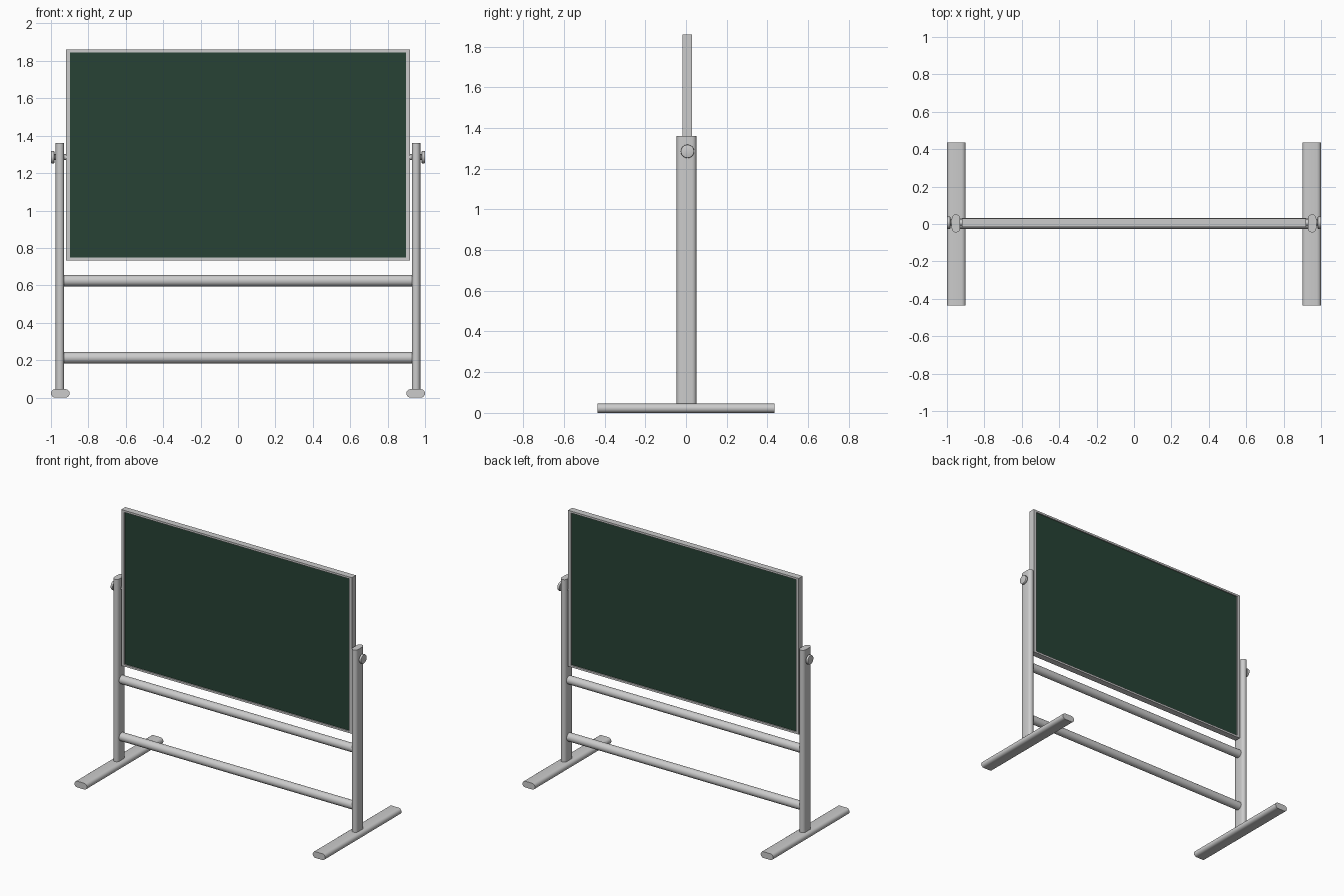
import bpy
import bmesh
import math
from mathutils import Matrix, Vector

if "Cube" in bpy.data.objects:
    bpy.data.objects.remove(bpy.data.objects["Cube"])


def finish(bm, name, smooth=True):
    bmesh.ops.recalc_face_normals(bm, faces=bm.faces[:])
    mesh = bpy.data.meshes.new(name)
    bm.to_mesh(mesh)
    bm.free()
    obj = bpy.data.objects.new(name, mesh)
    bpy.context.collection.objects.link(obj)
    if smooth:
        bpy.ops.object.select_all(action='DESELECT')
        obj.select_set(True)
        bpy.context.view_layer.objects.active = obj
        bpy.ops.object.shade_smooth_by_angle(angle=math.radians(35))
    return obj


def stadium_bar(name, long, short, length, matrix, seg=8):
    """Rounded flat bar: local x is the long section axis, extruded along local z."""
    r = short / 2
    half = long / 2 - r
    bm = bmesh.new()
    verts = []
    for side in (1, -1):
        for i in range(seg + 1):
            a = -math.pi / 2 + math.pi * i / seg
            verts.append(bm.verts.new((side * (half + r * math.cos(a)), side * r * math.sin(a), 0)))
    face = bm.faces.new(verts)
    ext = bmesh.ops.extrude_face_region(bm, geom=[face], use_keep_orig=True)
    top = [g for g in ext['geom'] if isinstance(g, bmesh.types.BMVert)]
    bmesh.ops.translate(bm, verts=top, vec=(0, 0, length))
    bm.transform(matrix)
    return finish(bm, name)


def rod_x(name, x0, x1, y, z, r, seg=24, bevel=0.0):
    bm = bmesh.new()
    m = Matrix.Translation(((x0 + x1) / 2, y, z)) @ Matrix.Rotation(math.pi / 2, 4, 'Y')
    bmesh.ops.create_cone(bm, cap_ends=True, segments=seg, radius1=r, radius2=r,
                          depth=abs(x1 - x0), matrix=m)
    if bevel:
        rim = [e for e in bm.edges if any(len(f.verts) > 4 for f in e.link_faces)]
        bmesh.ops.bevel(bm, geom=rim, offset=bevel, segments=2, profile=0.5, affect='EDGES')
    return finish(bm, name)


POST_Y, BOARD_Y = 0.003, 0.007
BOARD_Z, HALF_W, HALF_H = 1.297, 0.92, 0.563

# Feet, posts and pivot bolts on each side
for side, label in ((-1, "left"), (1, "right")):
    foot = Matrix.Translation((side * 0.95, 0.435, 0.0225)) @ Matrix.Rotation(math.pi / 2, 4, 'X')
    stadium_bar(label + "_foot", 0.10, 0.045, 0.87, foot)
    post = Matrix.Translation((side * 0.952, POST_Y, 0.04)) @ Matrix.Rotation(math.pi / 2, 4, 'Z')
    stadium_bar(label + "_post", 0.097, 0.045, 1.32, post)
    rod_x(label + "_pivot_pin", side * 0.915, side * 0.988, BOARD_Y, 1.285, 0.016)
    rod_x(label + "_pivot_knob", side * 0.982, side * 1.0, BOARD_Y, 1.285, 0.033, bevel=0.004)

# Cross rails
rod_x("upper_rail", -0.932, 0.932, POST_Y, 0.625, 0.03)
rod_x("lower_rail", -0.932, 0.932, POST_Y, 0.213, 0.03)

# Mitred frame: closed loop of rectangles, front outer round to front inner
bm = bmesh.new()
rings = []
for inset_x, inset_z, y in ((0, 0, -0.023), (0, 0, 0.023),
                            (0.023, 0.014, 0.023), (0.023, 0.014, -0.023)):
    w, h = HALF_W - inset_x, HALF_H - inset_z
    rings.append([bm.verts.new((sx * w, BOARD_Y + y, BOARD_Z + sz * h))
                  for sx, sz in ((-1, -1), (1, -1), (1, 1), (-1, 1))])
for i in range(4):
    a, b = rings[i], rings[(i + 1) % 4]
    for j in range(4):
        k = (j + 1) % 4
        bm.faces.new((a[j], a[k], b[k], b[j]))
finish(bm, "board_frame", smooth=False)

# Green writing panel, recessed on both faces
bm = bmesh.new()
bmesh.ops.create_cube(bm, size=1, matrix=Matrix.Translation((0, BOARD_Y, BOARD_Z))
                      @ Matrix.Diagonal((1.80, 0.03, 1.102, 1)))
panel = finish(bm, "writing_panel", smooth=False)
green = bpy.data.materials.new("board_green")
green.diffuse_color = (0.02, 0.055, 0.035, 1)
green.use_nodes = True
green.node_tree.nodes["Principled BSDF"].inputs["Base Color"].default_value = green.diffuse_color
panel.data.materials.append(green)
